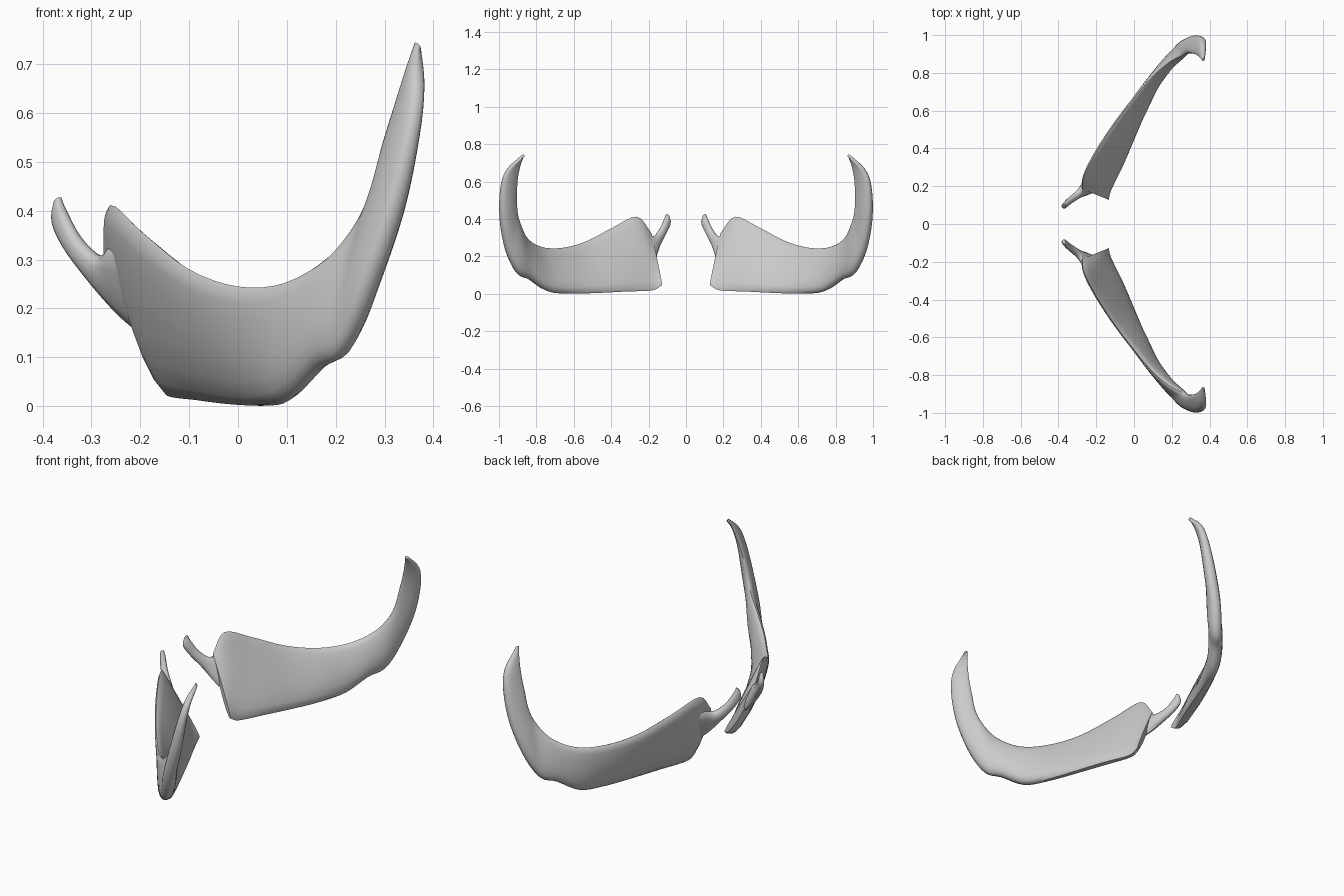
import bpy, bmesh, math
from mathutils import Vector

if "Cube" in bpy.data.objects:
    bpy.data.objects.remove(bpy.data.objects["Cube"])


def catmull(vals, t):
    """Smooth interpolation through a list of vectors, t in 0..len-1."""
    n = len(vals)
    i = min(int(t), n - 2)
    f = t - i
    p1, p2 = vals[i], vals[i + 1]
    p0 = vals[i - 1] if i > 0 else p1 * 2 - p2
    p3 = vals[i + 2] if i + 2 < n else p2 * 2 - p1
    return 0.5 * (2 * p1 + (p2 - p0) * f + (2 * p0 - 5 * p1 + 4 * p2 - p3) * f * f
                  + (3 * p1 - p0 - 3 * p2 + p3) * f ** 3)


def loft(name, stations, steps, half=9, low=0.0):
    """Blade between an upper and a lower edge, bulged outward and inward.
    station = (upper point, lower point, outer bulge, inner bulge)."""
    up = [Vector(s[0]) for s in stations]
    lo = [Vector(s[1]) for s in stations]
    th = [Vector((s[2], s[3], 0)) for s in stations]
    end = len(stations) - 1
    bm = bmesh.new()
    rings = []
    for k in range(end * steps + 1):
        t = k / steps
        a, b, w = catmull(up, t), catmull(lo, t), catmull(th, t)
        t0, t1 = max(t - .2, 0), min(t + .2, end)
        tan = (catmull(up, t1) + catmull(lo, t1)) - (catmull(up, t0) + catmull(lo, t0))
        nrm = (a - b).cross(tan).normalized()
        ring = []
        for j in range(2 * half):
            ang = math.pi * j / half
            s = (1 - math.cos(ang)) / 2
            sn = math.sin(ang)
            side = math.copysign(abs(sn) ** .8, sn) * (1 + low * (s - .5))
            ring.append(bm.verts.new(a.lerp(b, s) + nrm * side * (w.x if side > 0 else w.y)))
        rings.append(ring)
    m = 2 * half
    for r, q in zip(rings, rings[1:]):
        for j in range(m):
            bm.faces.new((r[j], r[(j + 1) % m], q[(j + 1) % m], q[j]))
    bm.faces.new(rings[0])
    bm.faces.new(rings[-1][::-1])
    bmesh.ops.recalc_face_normals(bm, faces=bm.faces)
    me = bpy.data.meshes.new(name)
    bm.to_mesh(me)
    bm.free()
    ob = bpy.data.objects.new(name, me)
    bpy.context.collection.objects.link(ob)
    # the opposite side
    mod = ob.modifiers.new("mirror", 'MIRROR')
    mod.use_axis = (False, True, False)
    bpy.ops.object.select_all(action='DESELECT')
    ob.select_set(True)
    bpy.context.view_layer.objects.active = ob
    bpy.ops.object.shade_smooth_by_angle(angle=math.radians(45))
    return ob


# broad curved plate sweeping up into the rear horn
loft("plate_and_horn", [
    ((-.275, .185, .325), (-.133, .128, .045), .022, .006),
    ((-.262, .262, .412), (-.122, .182, .018), .040, .014),
    ((-.195, .39, .355), (-.060, .32, .012), .044, .022),
    ((-.10, .535, .28), (.005, .478, .004), .038, .024),
    ((.00, .665, .245), (.058, .615, .001), .034, .030),
    ((.095, .778, .252), (.105, .735, .012), .032, .034),
    ((.185, .855, .305), (.165, .835, .075), .032, .034),
    ((.25, .89, .385), (.212, .90, .106), .030, .034),
    ((.28, .904, .455), (.262, .957, .215), .029, .030),
    ((.298, .905, .53), (.325, .99, .385), .027, .026),
    ((.322, .90, .61), (.364, .99, .55), .023, .018),
    ((.345, .885, .685), (.377, .96, .655), .018, .012),
    ((.362, .865, .743), (.374, .875, .735), .007, .007),
], 4, low=.7)

# slender prong at the inner end, flaring into the outer face of the plate
loft("front_prong", [
    ((-.365, .105, .428), (-.374, .09, .415), .008, .008),
    ((-.357, .112, .405), (-.377, .085, .375), .014, .014),
    ((-.325, .14, .345), (-.354, .107, .325), .017, .017),
    ((-.285, .175, .308), (-.305, .140, .26), .020, .020),
    ((-.262, .23, .325), (-.228, .165, .175), .022, .020),
    ((-.225, .28, .32), (-.165, .205, .12), .012, .010),
], 4, half=6)
